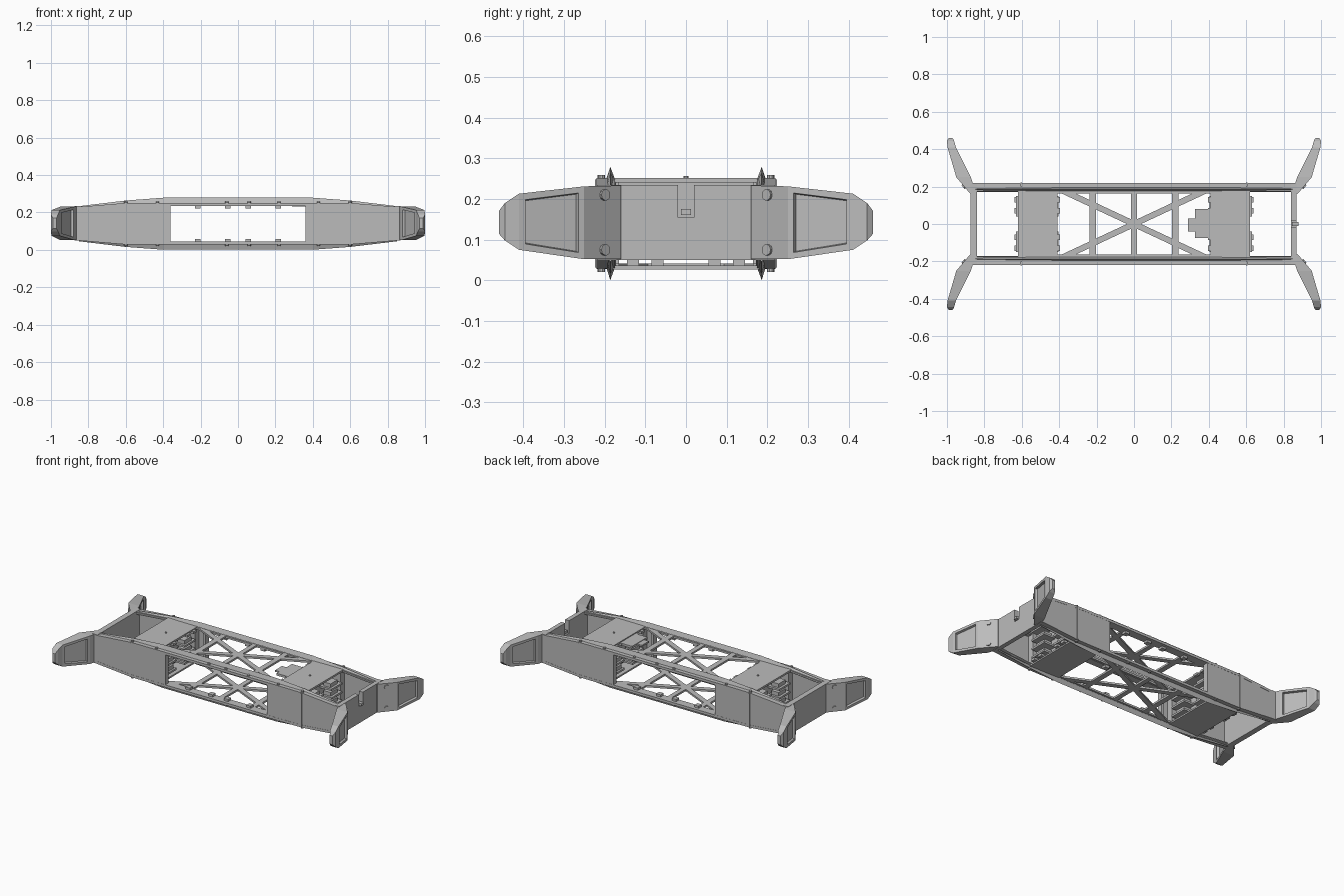
import bpy, bmesh, math
from mathutils import Vector, Matrix

cube = bpy.data.objects.get("Cube")
if cube:
    bpy.data.objects.remove(cube)

grey = bpy.data.materials.new("plain_grey")
grey.use_nodes = True
COLOUR = (0.5, 0.5, 0.5, 1)
grey.diffuse_color = COLOUR
grey.node_tree.nodes["Principled BSDF"].inputs["Base Color"].default_value = COLOUR
MID = 0.14  # mirror height between upper and lower parts


def finish(name, bm):
    bmesh.ops.recalc_face_normals(bm, faces=bm.faces)
    mesh = bpy.data.meshes.new(name)
    bm.to_mesh(mesh)
    bm.free()
    mesh.materials.append(grey)
    obj = bpy.data.objects.new(name, mesh)
    bpy.context.collection.objects.link(obj)
    return obj


def loft_mesh(rings):
    bm = bmesh.new()
    loops = [[bm.verts.new(p) for p in ring] for ring in rings]
    n = len(loops[0])
    for a, b in zip(loops, loops[1:]):
        for i in range(n):
            j = (i + 1) % n
            bm.faces.new((a[i], a[j], b[j], b[i]))
    bm.faces.new(loops[0][::-1])
    bm.faces.new(loops[-1])
    bmesh.ops.recalc_face_normals(bm, faces=bm.faces)
    return bm


def loft(name, rings):
    return finish(name, loft_mesh(rings))


def box(name, x, y, z):
    ring = lambda h: [(x[0], y[0], h), (x[1], y[0], h), (x[1], y[1], h), (x[0], y[1], h)]
    return loft(name, [ring(z[0]), ring(z[1])])


def bar(name, a, b, width, z):
    # flat strip between two points in plan
    a, b = Vector(a), Vector(b)
    d = (b - a).normalized() * width / 2
    n = Vector((-d.y, d.x))
    ring = lambda h: [(*p, h) for p in (a + n, a - n, b - n, b + n)]
    return loft(name, [ring(z[0]), ring(z[1])])


def bolt(name, centre, axis, radius=0.011, depth=0.02):
    bm = bmesh.new()
    rot = Vector((0, 0, 1)).rotation_difference(Vector(axis)).to_matrix().to_4x4()
    bmesh.ops.create_cone(bm, cap_ends=True, segments=10, radius1=radius, radius2=radius,
                          depth=depth, matrix=Matrix.Translation(centre) @ rot)
    return finish(name, bm)


def flip(z, up):
    return z if up else 2 * MID - z


# Long rails, ridge fins, fasteners and tabs
for sy in (-1, 1):
    for up in (True, False):
        rail, fin = [], []
        for x, top, apex in ((0.85, 0.23, 0.234), (0.6, 0.251, 0.264), (0.4, 0.252, 0.279)):
            rail.append((x, top))
            fin.append((x, top, apex))
        rail += [(-x, t) for x, t in rail[::-1]]
        fin += [(-x, t, a) for x, t, a in fin[::-1]]
        loft("long_rail", [[(x, sy * y, flip(z, up)) for y, z in
                            ((0.175, t), (0.22, t), (0.22, t - 0.016), (0.175, t - 0.016))]
                           for x, t in rail])
        loft("ridge_fin", [[(x, sy * y, flip(z, up)) for y, z in
                            ((0.172, t - 0.01), (0.198, t - 0.01), (0.186, a))]
                           for x, t, a in fin])
        for x in (-0.6, -0.43, -0.06, 0.06, 0.22, 0.43, 0.6):
            bolt("rail_bolt", (x, sy * 0.208, flip(0.252, up)), (0, 0, 1), 0.009, 0.014)
        for x in (-0.215, -0.055, 0.055, 0.215):
            z = sorted((flip(0.222, up), flip(0.238, up)))
            box("rail_tab", (x - 0.015, x + 0.015), sorted((sy * 0.17, sy * 0.2)), z)

# Side cheeks at both ends
CHEEK = ((0.36, 0.03), (0.6, 0.03), (0.85, 0.052), (0.85, 0.228), (0.6, 0.25), (0.36, 0.25))
for sx in (-1, 1):
    for sy in (-1, 1):
        loft("side_cheek", [[(sx * x, sy * y, z) for x, z in CHEEK] for y in (0.204, 0.219)])
        box("cheek_seam", sorted((sx * 0.598, sx * 0.606)), sorted((sy * 0.218, sy * 0.223)),
            (0.032, 0.248))
        box("cheek_edge", sorted((sx * 0.36, sx * 0.372)), sorted((sy * 0.185, sy * 0.21)),
            (0.035, 0.245))

# End plates, the left one slotted
box("right_end_plate", (-0.875, -0.84), (-0.219, 0.219), (0.05, 0.234))
for sy in (-1, 1):
    box("left_end_plate", (0.84, 0.868), sorted((sy * 0.02, sy * 0.219)), (0.05, 0.234))
box("left_end_plate_sill", (0.84, 0.868), (-0.02, 0.02), (0.05, 0.155))
box("slot_bracket", (0.845, 0.88), (-0.012, 0.012), (0.16, 0.175))

# Equipment bays
for sx in (-1, 1):
    def span(a, b):
        return sorted((sx * a, sx * b))
    box("bay_top_plate", span(0.41, 0.62), (-0.19, 0.19), (0.24, 0.252))
    box("bay_bottom_plate", span(0.41, 0.62), (-0.19, 0.19), (0.027, 0.037))
    box("bay_bulkhead", span(0.48, 0.55), (-0.19, 0.19), (0.05, 0.24))
    for sy in (-1, 1):
        box("bay_side_block", span(0.42, 0.61), sorted((sy * 0.165, sy * 0.205)), (0.04, 0.24))
        for z in (0.06, 0.115, 0.17):
            for side in ((0.405, 0.48), (0.55, 0.632)):
                box("bay_shelf", span(*side), sorted((sy * 0.04, sy * 0.15)), (z, z + 0.012))
                mid = sum(side) / 2
                box("shelf_module", span(mid - 0.025, mid + 0.025),
                    sorted((sy * 0.055, sy * 0.125)), (z + 0.012, z + 0.036))
        for y in (0.07, 0.13):
            box("bay_clip", span(0.615, 0.64), sorted((sy * (y - 0.015), sy * (y + 0.015))),
                (0.035, 0.05))
            box("bay_clip", span(0.395, 0.415), sorted((sy * (y - 0.015), sy * (y + 0.015))),
                (0.232, 0.246))
    bolt("plate_bolt", (sx * 0.51, 0, 0.252), (0, 0, 1), 0.006, 0.01)

# Small deck unit beside the left bay
box("deck_unit", (0.325, 0.41), (-0.075, 0.08), (0.232, 0.246))
box("deck_unit_nose", (0.29, 0.33), (-0.04, 0.03), (0.233, 0.243))

# Upper and lower lattice
for up in (True, False):
    z = sorted((flip(0.238, up), flip(0.25, up)))
    for s in (-1, 1):
        bar("lattice_crossbar", (s * 0.22, -0.185), (s * 0.22, 0.185), 0.034, z)
        bar("lattice_edge", (-0.41, s * 0.172), (0.41, s * 0.172), 0.016, z)
        bar("lattice_diagonal", (-0.385, -s * 0.18), (0.385, s * 0.18), 0.032, z)
    bar("lattice_post", (0, -0.185), (0, 0.185), 0.03, z)
    bolt("lattice_hub", (0, 0, sum(z) / 2), (0, 0, 1), 0.032, 0.012)

# Corner arms: (y, inner x, outer x, low z, high z)
ARM = ((0.16, 0.845, 0.874, 0.052, 0.233),
       (0.25, 0.872, 0.95, 0.052, 0.231),
       (0.41, 0.952, 0.997, 0.075, 0.213),
       (0.445, 0.962, 1.0, 0.098, 0.19),
       (0.46, 0.97, 0.99, 0.115, 0.17))
for sx in (-1, 1):
    for sy in (-1, 1):
        bm = loft_mesh([[(sx * i, sy * y, lo), (sx * o, sy * y, lo),
                         (sx * o, sy * y, hi), (sx * i, sy * y, hi)]
                        for y, i, o, lo, hi in ARM])
        # recess the broad panels on both sides of the arm
        panels = [f for f in bm.faces if abs(f.normal.x) > 0.7
                  and 0.3 < abs(f.calc_center_median().y) < 0.36]
        bmesh.ops.inset_individual(bm, faces=panels, thickness=0.022, depth=0)
        bmesh.ops.inset_individual(bm, faces=panels, thickness=0.004, depth=-0.014)
        finish("corner_arm", bm)
        for z in (0.075, 0.21):
            bolt("arm_bolt", (sx * 0.908, sy * 0.202, z), (sx * 0.77, -sy * 0.64, 0), 0.014, 0.016)
